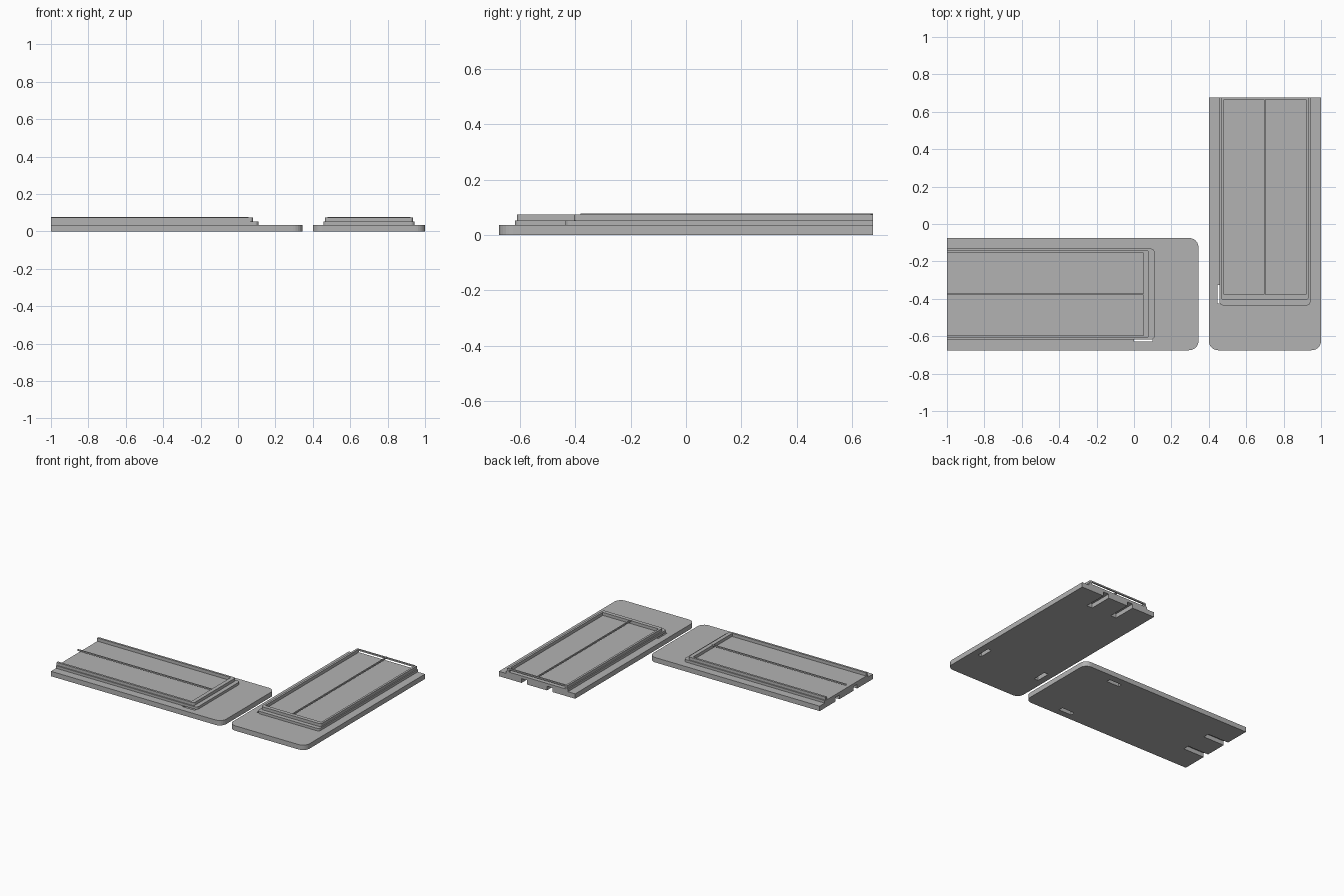
import bpy, bmesh, math
from mathutils import Matrix

if "Cube" in bpy.data.objects:
    bpy.data.objects.remove(bpy.data.objects["Cube"])

grey = bpy.data.materials.new("light_grey")
grey.diffuse_color = (0.45, 0.45, 0.45, 1)
grey.use_nodes = True
grey.node_tree.nodes["Principled BSDF"].inputs["Base Color"].default_value = grey.diffuse_color


def tongue(u1, v, r):
    """Outline: square at u=0, rounded corners of radius r at u=u1."""
    pts = [(0, -v)]
    for s in (-1, 1):
        for i in range(7):
            a = math.radians(15 * i)
            if s > 0:
                a = math.pi / 2 - a
            pts.append((u1 - r + r * math.sin(a), s * (v - r + r * math.cos(a))))
    return pts + [(0, v)]


def rect(u0, u1, v0, v1):
    return [(u0, v0), (u1, v0), (u1, v1), (u0, v1)]


def prism(name, outline, z0, z1, place):
    """Extruded outline in panel coordinates, moved into place."""
    bm = bmesh.new()
    face = bm.faces.new([bm.verts.new((u, v, z0)) for u, v in outline])
    top = bmesh.ops.extrude_face_region(bm, geom=[face])["geom"]
    bmesh.ops.translate(bm, vec=(0, 0, z1 - z0),
                        verts=[g for g in top if isinstance(g, bmesh.types.BMVert)])
    bmesh.ops.recalc_face_normals(bm, faces=bm.faces)
    bm.transform(place)
    me = bpy.data.meshes.new(name)
    bm.to_mesh(me)
    bm.free()
    me.materials.append(grey)
    ob = bpy.data.objects.new(name, me)
    bpy.context.collection.objects.link(ob)
    return ob


def rail(name, u_out, v_out, r, u_in, v_in, z0, z1, place):
    """U-shaped rail, open at u=0."""
    return prism(name, tongue(u_out, v_out, r) + [(0, v_in), (u_in, v_in),
                 (u_in, -v_in), (0, -v_in)], z0, z1, place)


def cut(target, cutter):
    m = target.modifiers.new("slot", "BOOLEAN")
    m.operation = "DIFFERENCE"
    m.solver = "EXACT"
    m.object = cutter
    cutter.hide_render = True
    cutter.hide_set(True)


def panel(side, length, place):
    # base slab with underside slots
    base = prism(side + "_base", tongue(length, 0.3, 0.05), 0, 0.035, place)
    for v in (-0.1, 0.1):
        cut(base, prism(side + "_end_slot_cutter", rect(-0.1, 0.165, v - 0.022, v + 0.022),
                        -0.1, 0.03, place))
    cut(base, prism(side + "_through_slot_cutter", rect(1.0, 1.1, -0.254, -0.222),
                    -0.1, 0.1, place))
    cut(base, prism(side + "_blind_slot_cutter", rect(1.0, 1.1, 0.222, 0.25),
                    -0.1, 0.03, place))
    # inset floor and stepped surround
    prism(side + "_floor", rect(0, 1.06, -0.225, 0.225), 0.034, 0.05, place)
    rail(side + "_lower_rail", 1.11, 0.243, 0.02, 1.058, 0.222, 0.035, 0.053, place)
    rail(side + "_upper_rail", 1.08, 0.235, 0.015, 1.052, 0.22, 0.053, 0.074, place)
    # thin centre bar
    prism(side + "_centre_bar", rect(0, 1.056, -0.004, 0.004), 0.068, 0.078, place)


place_left = Matrix.Translation((-1, -0.375, 0))
place_right = Matrix.Translation((0.7, 0.675, 0)) @ Matrix.Rotation(-math.pi / 2, 4, "Z")
panel("left", 1.345, place_left)
panel("right", 1.35, place_right)
# cross bar closing the far end of the right panel
prism("right_end_bar", rect(0, 0.01, -0.222, 0.222), 0.066, 0.076, place_right)
